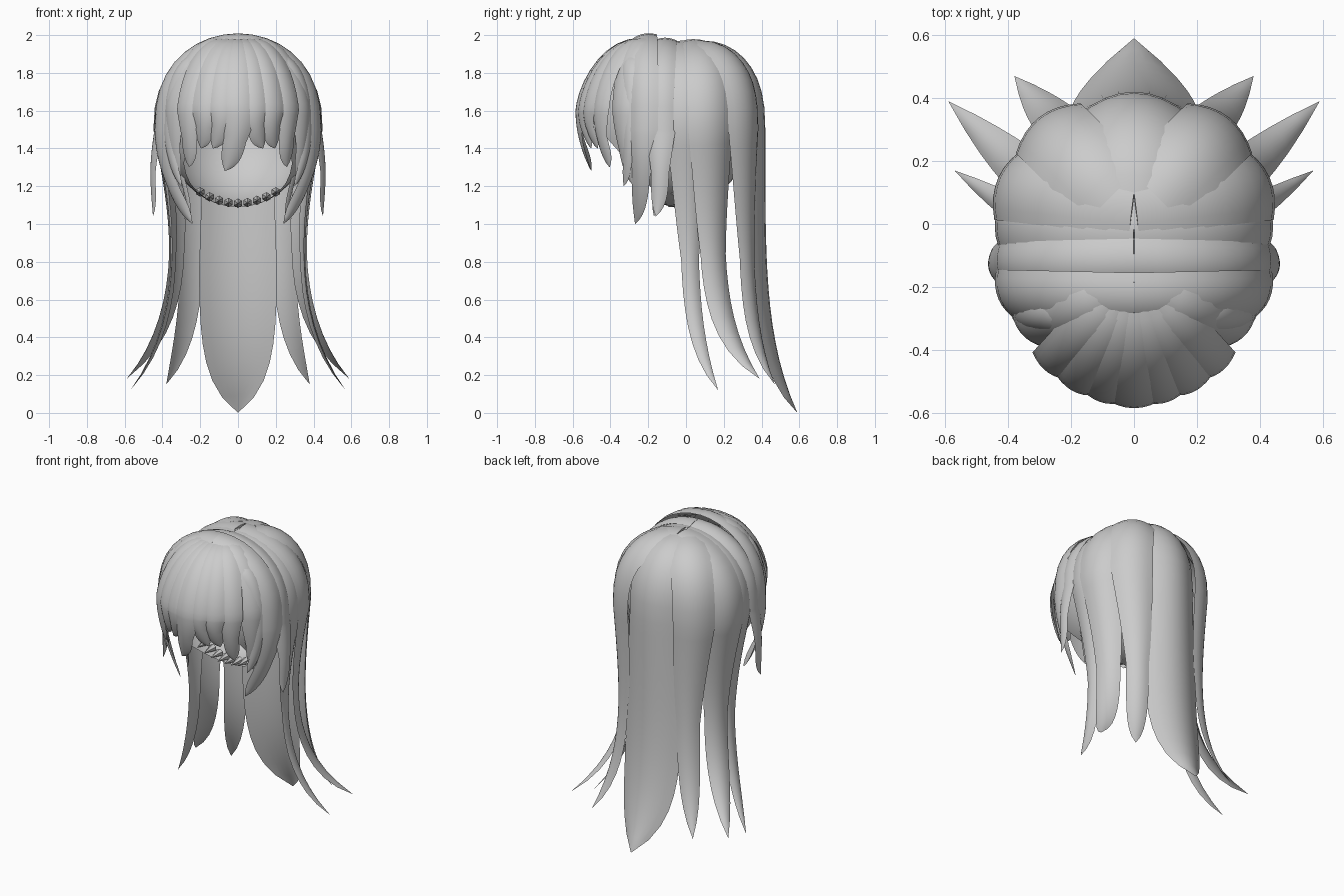
import bpy, bmesh, math
from mathutils import Vector, Matrix

default_cube = bpy.data.objects.get("Cube")
if default_cube:
    bpy.data.objects.remove(default_cube)

grey = 0.6
hair = bpy.data.materials.new("soft_grey_hair")
hair.use_nodes = True
hair.diffuse_color = (grey, grey, grey, 1)
shader = hair.node_tree.nodes["Principled BSDF"]
shader.inputs["Base Color"].default_value = hair.diffuse_color


def finish(name, bm):
    """Turn the mesh into a smooth shaded object."""
    mesh = bpy.data.meshes.new(name)
    bm.to_mesh(mesh)
    bm.free()
    mesh.materials.append(hair)
    obj = bpy.data.objects.new(name, mesh)
    bpy.context.collection.objects.link(obj)
    bpy.ops.object.select_all(action='DESELECT')
    obj.select_set(True)
    bpy.context.view_layer.objects.active = obj
    bpy.ops.object.shade_smooth_by_angle(angle=math.radians(50))


def ridge(root, shoulder, tip, width, slim, pinch, flare, brow, crown, crest):
    """Arch from the crown to the shoulder, then hang down to the tip."""
    root, shoulder, tip = Vector(root), Vector(shoulder), Vector(tip)
    arch_steps, hang_steps = 9, 16
    path = []
    for i in range(arch_steps):
        angle = math.pi / 2 * i / arch_steps
        spot = root.lerp(shoulder, math.sin(angle))
        height = brow + (crown - brow) * math.cos(angle) ** crest
        path.append((Vector((spot.x, spot.y, height)), width))
    for i in range(hang_steps + 1):
        s = i / hang_steps
        spot = shoulder.lerp(tip.xy, s ** flare)
        squeeze = 1 - pinch * math.sin(math.pi * s)
        height = brow + (tip.z - brow) * s
        taper = (1 + (slim - 1) * min(1, s * 2)) * (1 - s ** 8)
        path.append((Vector((spot.x * squeeze, spot.y, height)), width * taper))
    return path


def lock(name, root, shoulder, tip, width, slim=0.6, pinch=0, flare=5, brow=1.5,
         crown=1.97, crest=0.8, bulge=0.35, thick=0.2, side=1):
    """Curved, tapered lock of hair with a domed outer face."""
    path = ridge(root, shoulder, tip, width, slim, pinch, flare, brow, crown, crest)
    columns = [j / 4 - 1 for j in range(9)]
    section = [(u, bulge * u * u) for u in columns]
    section += [(u, bulge * u * u + thick * (1 - u * u)) for u in columns[-2:0:-1]]
    bm = bmesh.new()
    rings = []
    for i, (spot, half) in enumerate(path):
        ahead = path[min(i + 1, len(path) - 1)][0]
        behind = path[max(i - 1, 0)][0]
        along = (ahead - behind).normalized()
        out = spot - Vector((0, -0.05, min(spot.z, 1.5)))
        out = (out - along * out.dot(along)).normalized()
        across = along.cross(out)
        ring = []
        for u, depth in section:
            co = spot + (across * u - out * depth) * half
            ring.append(bm.verts.new((co.x * side, co.y, co.z)))
        rings.append(ring)
    for upper, lower in zip(rings, rings[1:]):
        for j in range(len(section)):
            bm.faces.new((upper[j - 1], upper[j], lower[j], lower[j - 1]))
    bm.faces.new(rings[0])
    bmesh.ops.remove_doubles(bm, verts=bm.verts, dist=0.0002)
    bmesh.ops.recalc_face_normals(bm, faces=bm.faces)
    finish(name, bm)


def pair(name, *shape, **options):
    lock("left_" + name, *shape, side=1, **options)
    lock("right_" + name, *shape, side=-1, **options)


# Scalp shell, open at the face
bm = bmesh.new()
scalp = Matrix.Translation((0, -0.08, 1.52)) @ Matrix.Diagonal((0.39, 0.44, 0.43, 1))
bmesh.ops.create_uvsphere(bm, u_segments=32, v_segments=20, radius=1, matrix=scalp)
bmesh.ops.bisect_plane(bm, geom=bm.verts[:] + bm.edges[:] + bm.faces[:],
                       plane_co=(0, -0.1, 1.1), plane_no=(0, -1, -0.9), clear_outer=True)
finish("scalp_shell", bm)

# Long back and side locks with flared tips
lock("centre_back_lock", (0, 0.1), (0, 0.42), (0, 0.59, 0), 0.18,
     slim=1.15, flare=4, bulge=0.42, thick=0.12)
pair("outer_back_lock", (0.06, 0.1), (0.3, 0.34), (0.38, 0.47, 0.15), 0.13,
     slim=0.55, pinch=0.15)
pair("rear_side_lock", (0, 0.1), (0.43, 0.15), (0.59, 0.39, 0.18), 0.13,
     pinch=0.2)
pair("front_side_lock", (0, 0), (0.44, 0.02), (0.57, 0.17, 0.12), 0.12,
     slim=0.4, pinch=0.2)

# Bands crossing the crown and hanging beside the face
pair("rear_crown_band", (0, -0.13), (0.44, -0.14), (0.45, -0.16, 1.04), 0.08,
     pinch=-0.05, crown=1.985)
pair("front_crown_band", (0, -0.25), (0.43, -0.24), (0.24, -0.27, 1), 0.09,
     flare=2, crown=2)

# Loose strands at the temples and ears
pair("temple_strand", (0.2, -0.3), (0.38, -0.31), (0.3, -0.33, 1.2), 0.05,
     flare=2, crown=1.9)
pair("ear_strand", (0.2, -0.1), (0.37, -0.12), (0.25, -0.17, 1.04), 0.05,
     flare=1, crown=1.9)

# Fringe fanning over the forehead around a swept middle lock
fringe = dict(brow=1.6, crown=1.985, crest=1.3, flare=2, thick=0.3)
lock("fringe_middle", (0, -0.25), (0, -0.585), (-0.07, -0.5, 1.28), 0.1, **fringe)
for i, tip_z in enumerate((1.4, 1.4, 1.3, 1.2), start=1):
    x = i * 0.09
    y = -0.2 - 0.38 * math.sqrt(1 - (x / 0.39) ** 2)
    pair("fringe_lock_" + str(i), (x / 4, -0.25), (x, y), (x * 0.7 + 0.07, y + 0.07, tip_z),
         0.08, **fringe)

# Short wisps along the nape rim
bm = bmesh.new()
for i in range(-4, 5):
    x = i * 0.05
    spot = Matrix.Translation((x, -0.1, 1.11 + 1.5 * x * x))
    bmesh.ops.create_cone(bm, segments=6, radius1=0.025, radius2=0, depth=0.1,
                          matrix=spot @ Matrix.Rotation(math.pi / 2, 4, 'X'))
finish("nape_wisps", bm)
